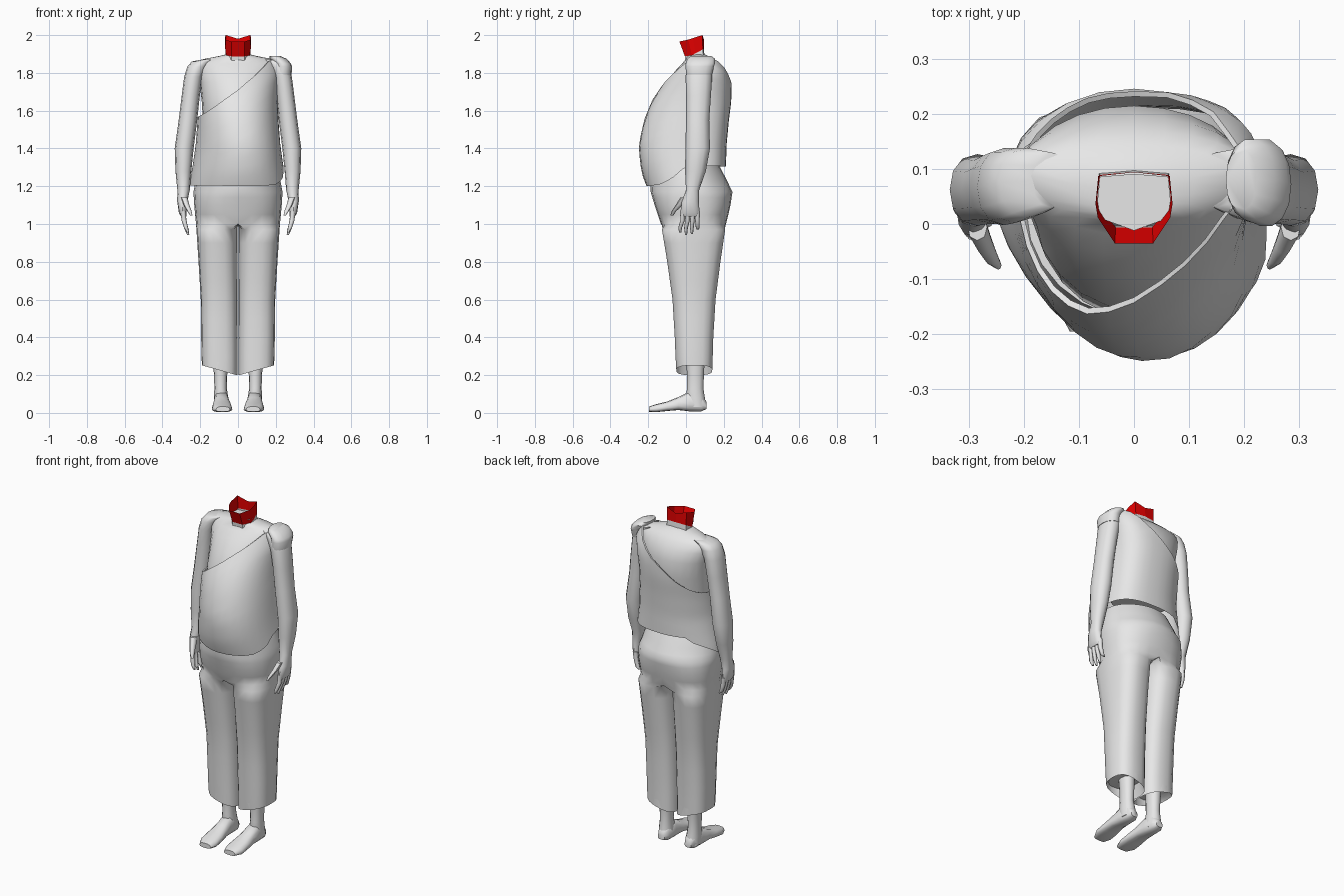
import bpy, bmesh, math

if "Cube" in bpy.data.objects:
    bpy.data.objects.remove(bpy.data.objects["Cube"])


def material(name, rgb):
    m = bpy.data.materials.new(name)
    m.diffuse_color = (*rgb, 1)
    m.use_nodes = True
    m.node_tree.nodes["Principled BSDF"].inputs["Base Color"].default_value = m.diffuse_color
    return m


GREY = material("pale grey", (0.8, 0.8, 0.8))
RED = material("red", (0.8, 0.0, 0.0))


def finish(name, bm, mat, smooth=50):
    bmesh.ops.recalc_face_normals(bm, faces=bm.faces)
    me = bpy.data.meshes.new(name)
    bm.to_mesh(me)
    bm.free()
    ob = bpy.data.objects.new(name, me)
    bpy.context.collection.objects.link(ob)
    me.materials.append(mat)
    if smooth:
        bpy.ops.object.select_all(action='DESELECT')
        ob.select_set(True)
        bpy.context.view_layer.objects.active = ob
        bpy.ops.object.shade_smooth_by_angle(angle=math.radians(smooth))
    return ob


def add_tube(bm, rings):
    vs = [[bm.verts.new(p) for p in r] for r in rings]
    n = len(vs[0])
    for a, b in zip(vs, vs[1:]):
        for i in range(n):
            j = (i + 1) % n
            bm.faces.new((a[i], a[j], b[j], b[i]))
    return vs


def skin_rings(name, rings, mat=GREY, caps=True, smooth=50):
    """Join closed rings of points into a tube."""
    bm = bmesh.new()
    vs = add_tube(bm, rings)
    if caps:
        bm.faces.new(vs[0])
        bm.faces.new(vs[-1])
    return finish(name, bm, mat, smooth)


def egg(t, rx, front, back, cy, e):
    """Rounded section whose widest line lies at y = cy."""
    c, s = math.cos(t), math.sin(t)
    x = rx * math.copysign(abs(c) ** (2 / e), c)
    y = cy + (back - cy if s > 0 else cy - front) * math.copysign(abs(s) ** (2 / e), s)
    return x, y


def loft(name, rows, n=12, e=2.2, side=1, bias=0.5, **kw):
    """rows: (centre x, front y, back y, z, half width)"""
    rings = []
    for cx, f, b, z, rx in rows:
        ring = []
        for i in range(n):
            x, y = egg(2 * math.pi * i / n, rx, f, b, f + (b - f) * bias, e)
            ring.append((side * (cx + x), y, z))
        rings.append(ring)
    return skin_rings(name, rings, **kw)


def lerp_table(table, z):
    z = min(max(z, table[0][0]), table[-1][0])
    for a, b in zip(table, table[1:]):
        if z <= b[0]:
            k = (z - a[0]) / (b[0] - a[0])
            return [p + (q - p) * k for p, q in zip(a[1:], b[1:])]


# Bare chest, shoulders and neck base
loft("chest", [(0, -.1, .17, 1.42, .17), (0, -.17, .195, 1.53, .185),
               (0, -.155, .21, 1.65, .192), (0, -.1, .215, 1.75, .203),
               (0, -.058, .195, 1.81, .215), (0, -.02, .17, 1.85, .215),
               (0, 0, .145, 1.873, .185), (0, .002, .12, 1.887, .11),
               (0, .012, .1, 1.898, .062)], n=24, bias=.6, e=2.0)

# Draped top: diagonal neckline, hem higher at the back: z, front, back, half width
TOP = [(1.19, -.205, .2, .258), (1.25, -.228, .208, .25), (1.32, -.243, .212, .238),
       (1.42, -.25, .215, .224), (1.55, -.222, .227, .214), (1.65, -.182, .24, .21),
       (1.75, -.117, .242, .218), (1.82, -.068, .224, .228), (1.86, -.03, .19, .225),
       (1.89, 0, .15, .2)]
NECK = [(-.22, 1.56), (-.15, 1.605), (-.1, 1.64), (0, 1.71), (.1, 1.80), (.15, 1.86), (.21, 1.885)]
N, ROWS = 32, 11
rings = [[] for _ in range(ROWS)]
for i in range(N):
    t = 2 * math.pi * i / N
    s, c = math.sin(t), math.cos(t)
    x, y = egg(t, .21, -.25, .21, .07, 2.2)
    top = lerp_table(NECK, x)[0]
    hem = lerp_table([(-.25, 1.2), (-.15, 1.21), (-.06, 1.25), (.02, 1.31), (.21, 1.305)], y)[0]
    if x < -.15:
        hem = 1.205 + .1 * max(0, s)
    for r in range(ROWS):
        z = hem + (top - hem) * r / (ROWS - 1)
        f, b, w = lerp_table(TOP, z)
        # Fuller on the draped side, slimmer on the bare side
        low_part = min(1, max(0, (1.65 - z) / .25))
        if c > 0:
            e = 2.6 if s > 0 else 2.2
        else:
            e = 2.15 - (.1 if s > 0 else .3) * low_part
        e = e + (2.2 - e) * abs(c) ** 6 if c > 0 else e
        px, py = egg(t, w, f, b, f + (b - f) * .64, e)
        px += .015 * abs(s) * low_part
        rings[r].append((px, py, z))
# Turned-in neckline
rings.append([(x * .96, .05 + (y - .05) * .95, z - .003) for x, y, z in rings[-1]])
skin_rings("draped_top", rings, caps=False)

# Cloth over one shoulder, drawn out to a soft tip
loft("shoulder_drape", [(.236, .0, .139, 1.79, .048), (.24, -.005, .15, 1.835, .046),
                        (.236, -.003, .155, 1.85, .044), (.212, .006, .155, 1.875, .044),
                        (.195, .025, .135, 1.89, .028)], n=14)

# Trousers: each leg grows into half of the hips, joined on the centre line
LEG = [(.215, -.052, .14, .097, .094), (.3, -.056, .142, .098, .095), (.4, -.06, .145, .099, .096),
       (.6, -.072, .157, .1, .097), (.8, -.1, .183, .106, .103),
       (.97, -.128, .208, .111, .109), (1.4, -.16, .215, .115, .112)]
HIPS = [(.8, -.1, .183, .21), (1.0, -.133, .212, .222), (1.09, -.163, .234, .231),
        (1.17, -.187, .246, .236), (1.24, -.19, .212, .222), (1.32, -.17, .17, .195)]
bm = bmesh.new()
for side in (1, -1):
    rings = []
    for z in (.27, .215, .3, .4, .5, .6, .7, .8, .9, .97, 1.0, 1.05, 1.1, 1.14, 1.17, 1.2, 1.24, 1.28, 1.32):
        f, b, cx, w = lerp_table(LEG, z)
        hf, hb, hw = lerp_table(HIPS, z)
        he = 2.4 - .5 * min(1, max(0, (z - 1.1) / .1))
        k = min(1, max(0, (z - .97) / .03))
        ring = []
        for i in range(19):
            if i < 13:
                t = math.radians(-125 + 250 * i / 12)
                hx, hy = egg(math.radians(-90 + 15 * i), hw, hf, hb, hf + (hb - hf) * .55, he)
            else:
                t = math.radians(125 + 110 * (i - 12) / 7)
                hx, hy = 0, hb + (hf - hb) * (i - 12) / 7
            lx, ly = egg(t, w * (.75 if z == .27 else 1), f, b, (f + b) / 2, 2.7)
            x = cx + lx + (hx - cx - lx) * k
            hem = .028 * (x - .06) / .1 if z < .22 else 0
            ring.append((side * (0 if abs(x) < 1e-5 else x), ly + (hy - ly) * k, z + hem))
        rings.append(ring)
    vs = add_tube(bm, rings)
    bm.faces.new(vs[0])
    bm.faces.new(vs[-1])
inner = [fc for fc in bm.faces if all(abs(v.co.x) < 1e-4 for v in fc.verts)]
bmesh.ops.delete(bm, geom=inner, context='FACES')
bmesh.ops.remove_doubles(bm, verts=bm.verts, dist=1e-4)
finish("trousers", bm, GREY)

for s, label in ((1, "left"), (-1, "right")):
    # Shin and ankle
    loft(label + "_shin", [(.09, .01, .105, .03, .038), (.09, 0, .1, .08, .038),
                           (.092, .005, .092, .13, .033), (.092, .005, .095, .2, .035),
                           (.095, 0, .1, .32, .042)], side=s)
    # Foot, lofted from heel to toes: y, centre x, half width, bottom, top
    rows = [(.108, .088, .022, .02, .06), (.08, .088, .036, .008, .1), (.02, .088, .04, .008, .115),
            (-.04, .087, .045, .015, .084), (-.1, .085, .053, .01, .06),
            (-.155, .084, .054, .004, .047), (-.195, .08, .037, .006, .034)]
    ring_pts = []
    for y, cx, w, lo, hi in rows:
        ring = []
        for k in range(12):
            a, b = egg(2 * math.pi * k / 12, w, lo, hi, lo + (hi - lo) * .35, 2.6)
            ring.append((s * (cx + a), y, b))
        ring_pts.append(ring)
    skin_rings(label + "_foot", ring_pts)
    # Arm and palm
    loft(label + "_arm",
         [(.15, .03, .13, 1.872, .035), (.193, .012, .138, 1.86, .052), (.216, .002, .138, 1.832, .053),
          (.236, -.002, .138, 1.78, .049), (.25, 0, .132, 1.68, .048), (.265, 0, .123, 1.55, .049),
          (.285, -.003, .127, 1.4, .05), (.289, -.005, .105, 1.28, .042), (.288, 0, .07, 1.18, .033),
          (.295, -.022, .068, 1.12, .027), (.293, -.03, .072, 1.06, .02),
          (.288, -.025, .07, 1.04, .014)], side=s)
    # Four fingers curling inward
    for k in range(4):
        y0, y1 = -.017 + .026 * k, -.03 + .031 * k
        drop = (.955, .943, .947, .97)[k]
        loft(f"{label}_finger_{k + 1}",
             [(.291, y0 - .014, y0 + .014, 1.07, .014), (.286, y0 - .013, y0 + .011, 1.02, .013),
              (.275, y1 - .011, y1 + .009, .98, .011), (.264, y1 - .006, y1 + .005, drop, .006)],
             n=8, side=s)
    # Thumb
    loft(label + "_thumb", [(.285, -.03, .02, 1.14, .018), (.272, -.055, -.015, 1.1, .015),
                            (.258, -.075, -.05, 1.07, .012), (.247, -.083, -.067, 1.045, .006)],
         n=8, side=s)

# Red open collar with a notched rim, the neck below it and its grey floor
outline = [(-.035, -.035), (.035, -.035), (.066, .012), (.07, .037), (.065, .087),
           (0, .094), (-.065, .087), (-.07, .037), (-.066, .012)]
low = [(x * .95, -.006 + (y + .035) * .78, 1.888 + max(0, y) * .42) for x, y in outline]
high = [(x, y, 1.966 + max(0, y + .02) * .32 - (.022 if x == 0 else 0)) for x, y in outline]
base = [(x * 1.04, y + .004, z - .045) for x, y, z in low]
skin_rings("red_collar", [low, high], mat=RED, caps=False, smooth=0)
skin_rings("neck", [base, low], caps=False)
bm = bmesh.new()
floor = [(0, -.012), (.06, .01), (.067, .037), (.062, .086), (0, .091),
         (-.062, .086), (-.067, .037), (-.06, .01)]
bm.faces.new([bm.verts.new((x, y, 1.918)) for x, y in floor])
finish("neck_floor", bm, GREY, 0)
